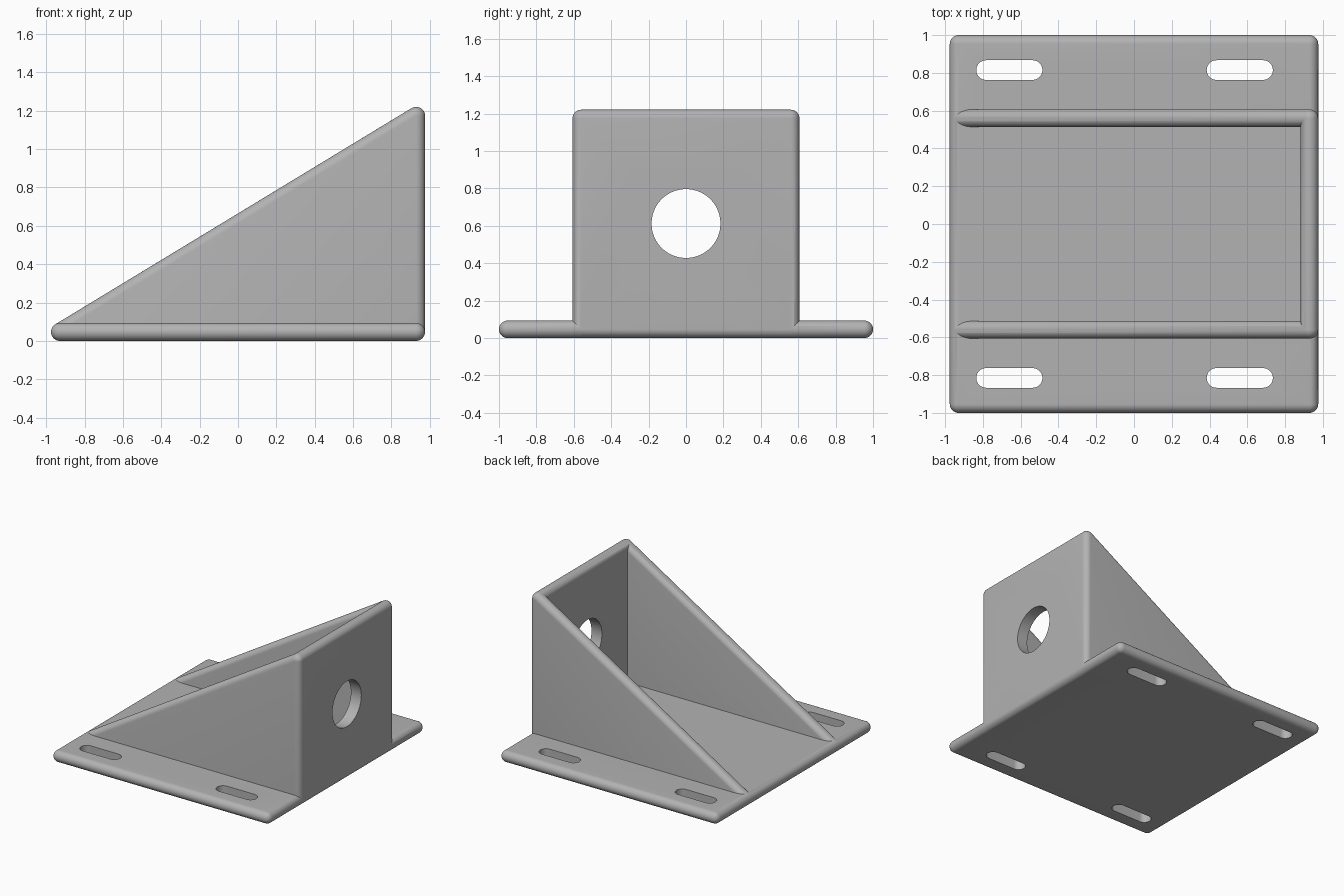
import bpy, bmesh, math
from mathutils import Matrix, Vector

cube = bpy.data.objects.get("Cube")
if cube:
    bpy.data.objects.remove(cube, do_unlink=True)

R = 0.0465                      # half plate thickness, also the edge rounding
X, Y, WALL_Y = 0.929, 0.9535, 0.56
TOP, HOLE_Z = 1.174, 0.612

grey = bpy.data.materials.new("grey_plastic")
grey.use_nodes = True
colour = (0.45, 0.45, 0.45, 1)
grey.diffuse_color = colour
grey.node_tree.nodes["Principled BSDF"].inputs["Base Color"].default_value = colour


def to_object(name, bm):
    bmesh.ops.recalc_face_normals(bm, faces=bm.faces)
    mesh = bpy.data.meshes.new(name)
    bm.to_mesh(mesh)
    bm.free()
    mesh.materials.append(grey)
    obj = bpy.data.objects.new(name, mesh)
    bpy.context.collection.objects.link(obj)
    return obj


def rounded_plate(name, corners):
    """Convex hull around a ball placed at each corner."""
    bm = bmesh.new()
    for c in corners:
        bmesh.ops.create_uvsphere(bm, u_segments=32, v_segments=16, radius=R,
                                  matrix=Matrix.Translation(c))
    hull = bmesh.ops.convex_hull(bm, input=bm.verts)
    inside = {v for v in hull["geom_interior"] + hull["geom_unused"]
              if isinstance(v, bmesh.types.BMVert)}
    bmesh.ops.delete(bm, geom=list(inside), context='VERTS')
    bmesh.ops.dissolve_limit(bm, angle_limit=0.002, verts=bm.verts, edges=bm.edges)
    return to_object(name, bm)


def slot_cutter(name, radius, half_run, matrix, depth=0.4):
    """Stadium prism along local z, its long side along local x."""
    bm = bmesh.new()
    n = 24
    ring = []
    for end in (1, -1):
        for i in range(n + 1):
            a = math.pi * (i / n - 0.5)
            ring.append((end * (half_run + radius * math.cos(a)),
                         end * radius * math.sin(a), -depth / 2))
    face = bm.faces.new([bm.verts.new(p) for p in ring])
    moved = bmesh.ops.extrude_face_region(bm, geom=[face])["geom"]
    bmesh.ops.translate(bm, vec=(0, 0, depth),
                        verts=[v for v in moved if isinstance(v, bmesh.types.BMVert)])
    bmesh.ops.remove_doubles(bm, verts=bm.verts, dist=1e-5)
    bm.transform(matrix)
    obj = to_object(name, bm)
    obj.hide_render = True
    return obj


# Base plate, motor wall and two sloping side walls
base = rounded_plate("motor_bracket",
                     [(sx * X, sy * Y, R) for sx in (-1, 1) for sy in (-1, 1)])
walls = [rounded_plate("motor_wall",
                       [(X, s * WALL_Y, z) for s in (-1, 1) for z in (R, TOP)])]
for side, s in (("left", 1), ("right", -1)):
    walls.append(rounded_plate(side + "_side_wall",
                 [(-X, s * WALL_Y, R), (X, s * WALL_Y, R), (X, s * WALL_Y, TOP)]))

# Mounting slots through the base
cutters = []
for x in (-0.66, 0.56):
    for y in (-0.815, 0.815):
        cutters.append(slot_cutter("base_slot", 0.052, 0.123, Matrix.Translation((x, y, R))))

# Shaft hole and four diagonal screw slots through the motor wall
to_wall = Matrix.Translation((X, 0, HOLE_Z)) @ Matrix.Rotation(math.pi / 2, 4, 'Y')
bm = bmesh.new()
bmesh.ops.create_cone(bm, cap_ends=True, segments=96, radius1=0.184, radius2=0.184,
                      depth=0.4, matrix=to_wall)
cutters.append(to_object("shaft_hole", bm))
for k in range(4):
    turn = Matrix.Rotation(math.pi * (k / 2 + 0.25), 4, 'Z')
    out = Matrix.Translation((0.25 * math.sqrt(2), 0, 0))
    cutters.append(slot_cutter("screw_slot", 0.027, 0.027, to_wall @ turn @ out))

# Weld the walls on, cut the holes, then bake the result
for helpers, operation in ((walls, 'UNION'), (cutters, 'DIFFERENCE')):
    for h in helpers:
        mod = base.modifiers.new(h.name, 'BOOLEAN')
        mod.operation, mod.solver, mod.object = operation, 'EXACT', h
bpy.context.view_layer.update()
baked = bpy.data.meshes.new_from_object(base.evaluated_get(bpy.context.evaluated_depsgraph_get()))
base.modifiers.clear()
base.data = baked
for h in walls + cutters:
    bpy.data.objects.remove(h, do_unlink=True)
baked.materials.clear()
baked.materials.append(grey)
for p in baked.polygons:
    p.material_index = 0

bpy.ops.object.select_all(action='DESELECT')
base.select_set(True)
bpy.context.view_layer.objects.active = base
bpy.ops.object.shade_smooth_by_angle(angle=math.radians(30))
